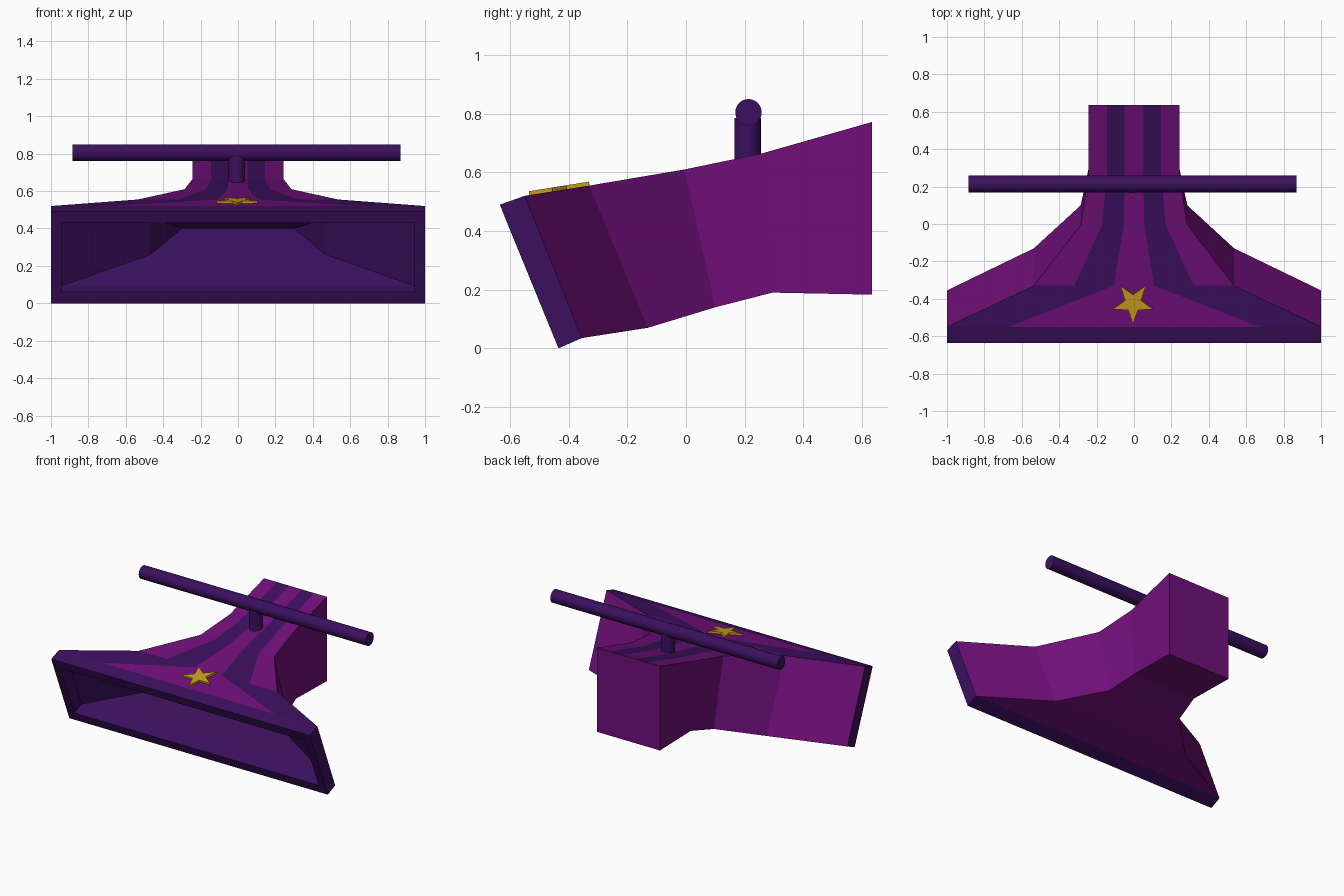
import bpy, bmesh, math
from mathutils import Vector, Matrix

if "Cube" in bpy.data.objects:
    bpy.data.objects.remove(bpy.data.objects["Cube"])


def material(name, rgb):
    m = bpy.data.materials.new(name)
    m.diffuse_color = (*rgb, 1)
    m.use_nodes = True
    m.node_tree.nodes["Principled BSDF"].inputs["Base Color"].default_value = m.diffuse_color
    return m


PURPLE = material("purple", (0.165, 0.005, 0.195))
DARK = material("dark_violet", (0.045, 0.005, 0.112))
GOLD = material("gold", (0.60, 0.34, 0.012))


def finish(bm, name, mats):
    bmesh.ops.remove_doubles(bm, verts=bm.verts[:], dist=0.0005)
    bmesh.ops.recalc_face_normals(bm, faces=bm.faces[:])
    me = bpy.data.meshes.new(name)
    bm.to_mesh(me)
    bm.free()
    for m in mats:
        me.materials.append(m)
    ob = bpy.data.objects.new(name, me)
    bpy.context.collection.objects.link(ob)
    return ob


# Nozzle body: half width, stripe outer x, stripe inner x, top (y, z), bottom (y, z)
sections = [
    (1.0, 0.85, 0.69, (-0.635, 0.49), (-0.435, 0.0)),
    (1.0, 0.85, 0.67, (-0.55, 0.52), (-0.355, 0.035)),
    (0.535, 0.32, 0.107, (-0.33, 0.555), (-0.13, 0.07)),
    (0.285, 0.17, 0.055, (-0.005, 0.61), (0.10, 0.14)),
    (0.243, 0.145, 0.05, (0.26, 0.665), (0.295, 0.19)),
    (0.243, 0.145, 0.05, (0.635, 0.772), (0.635, 0.183)),
]
bm = bmesh.new()
rings = []
for w, so, si, t, b in sections:
    pts = [(x, *t) for x in (w, so, si, -si, -so, -w)] + [(-w, *b), (w, *b)]
    rings.append([bm.verts.new(p) for p in pts])
for k in range(len(rings) - 1):
    # dark rim, dark flare on the first span, then narrow stripes
    dark = [set(range(8)), {0, 1, 3, 4}][k] if k < 2 else {1, 3}
    for i in range(8):
        j = (i + 1) % 8
        f = bm.faces.new((rings[k][i], rings[k][j], rings[k + 1][j], rings[k + 1][i]))
        f.material_index = int(i in dark)
bm.faces.new(rings[-1])

# Tapering mouth cavity: half width, top (y, z), bottom (y, z)
cavity = [
    (0.945, (-0.611, 0.43), (-0.459, 0.06)),
    (0.945, (-0.53, 0.462), (-0.378, 0.092)),
    (0.47, (-0.29, 0.455), (-0.22, 0.26)),
    (0.30, (-0.07, 0.40), (-0.07, 0.40)),
]
inner = [[bm.verts.new(p) for p in ((w, *t), (-w, *t), (-w, *b), (w, *b))]
         for w, t, b in cavity]
o = rings[0]
frame = [o[0:6], o[5:7], o[6:8], [o[7], o[0]]]
for i in range(4):
    j = (i + 1) % 4
    bm.faces.new(frame[i] + [inner[0][j], inner[0][i]]).material_index = 1
    for k in range(3):
        a, b = inner[k], inner[k + 1]
        if k == 2 and i in (1, 3):      # side walls close to a point
            f = bm.faces.new((a[i], a[j], b[j]))
        else:
            f = bm.faces.new((a[i], a[j], b[j], b[i]))
        f.material_index = 1
finish(bm, "nozzle_body", [PURPLE, DARK])


# Handle: post and crossbar
def cylinder(name, radius, length, loc, rot=(0, 0, 0)):
    bpy.ops.mesh.primitive_cylinder_add(vertices=32, radius=radius, depth=length,
                                        location=loc, rotation=rot)
    ob = bpy.context.object
    ob.name = name
    ob.data.materials.append(DARK)
    bpy.ops.object.shade_smooth_by_angle(angle=math.radians(40))


cylinder("handle_post", 0.045, 0.19, (-0.008, 0.21, 0.69))
cylinder("handle_bar", 0.045, 1.755, (-0.008, 0.213, 0.805), (0, math.pi / 2, 0))

# Star badge lying on the sloped top
bm = bmesh.new()
ring = []
for i in range(10):
    r = 0.115 if i % 2 == 0 else 0.045
    a = -math.pi / 2 + i * math.pi / 5
    ring.append(bm.verts.new((r * math.cos(a), r * math.sin(a), 0)))
face = bm.faces.new(ring)
ext = bmesh.ops.extrude_face_region(bm, geom=[face])
top = [v for v in ext["geom"] if isinstance(v, bmesh.types.BMVert)]
bmesh.ops.translate(bm, verts=top, vec=(0, 0, 0.018))
tilt = Matrix.Rotation(math.atan2(0.035, 0.22), 4, 'X')
bmesh.ops.transform(bm, matrix=Matrix.Translation((-0.005, -0.42, 0.536)) @ tilt, verts=bm.verts[:])
finish(bm, "star_badge", [GOLD])
